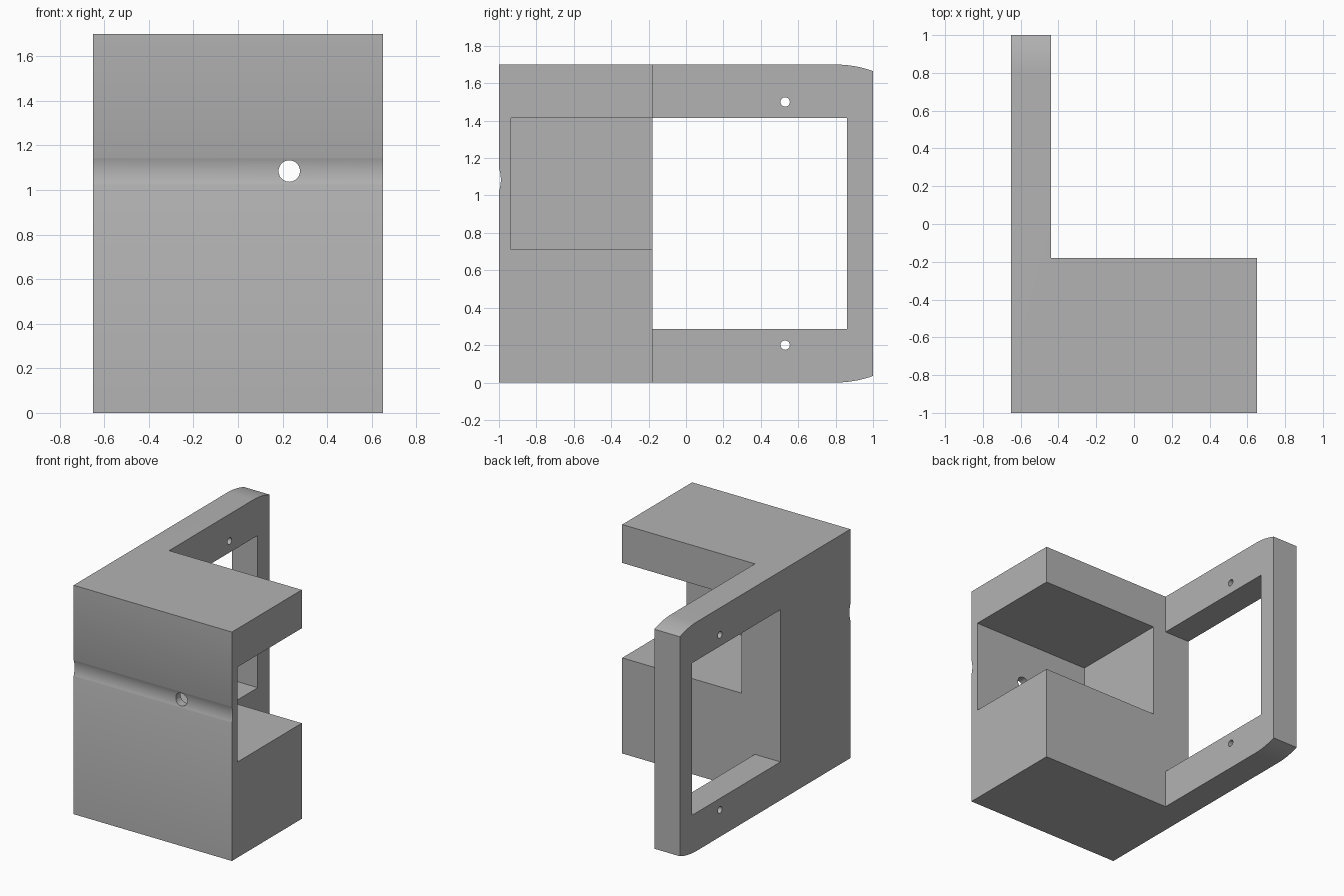
import bpy, bmesh, math
from mathutils import Vector

cube = bpy.data.objects.get("Cube")
if cube:
    bpy.data.objects.remove(cube, do_unlink=True)

grey = bpy.data.materials.new("plain_grey")
grey.use_nodes = True
colour = (0.45, 0.45, 0.45, 1)
grey.diffuse_color = colour
grey.node_tree.nodes["Principled BSDF"].inputs["Base Color"].default_value = colour


def prism(name, outline, axis):
    """Extrude a closed 3D outline along an axis vector."""
    bm = bmesh.new()
    face = bm.faces.new([bm.verts.new(p) for p in outline])
    moved = bmesh.ops.extrude_face_region(bm, geom=[face])["geom"]
    bmesh.ops.translate(bm, vec=Vector(axis),
                        verts=[v for v in moved if isinstance(v, bmesh.types.BMVert)])
    bmesh.ops.recalc_face_normals(bm, faces=bm.faces)
    mesh = bpy.data.meshes.new(name)
    bm.to_mesh(mesh)
    bm.free()
    mesh.materials.append(grey)
    obj = bpy.data.objects.new(name, mesh)
    bpy.context.collection.objects.link(obj)
    return obj


def box(name, x, y, z):
    outline = [(x[0], y[0], z[0]), (x[0], y[1], z[0]), (x[0], y[1], z[1]), (x[0], y[0], z[1])]
    return prism(name, outline, (x[1] - x[0], 0, 0))


def circle(radius, count):
    for i in range(count):
        a = math.tau * i / count
        yield radius * math.cos(a), radius * math.sin(a)


def cut(target, cutter):
    """Subtract the cutter and discard it."""
    mod = target.modifiers.new("cut", "BOOLEAN")
    mod.operation, mod.solver, mod.object = "DIFFERENCE", "EXACT", cutter
    bpy.context.view_layer.objects.active = target
    bpy.ops.object.modifier_apply(modifier=mod.name)
    bpy.data.objects.remove(cutter, do_unlink=True)


LEFT, RIGHT, INNER, BACK, HEIGHT = -0.65, 0.65, -0.44, -0.18, 1.70

# Side outline with gently rounded rear corners
R, START = 0.59, 0.80
sweep = math.asin((1 - START) / R)
arc = [(START + R * math.sin(sweep * i / 8), HEIGHT - R * (1 - math.cos(sweep * i / 8)))
       for i in range(9)]
side = [(-1, 0)] + [(y, HEIGHT - z) for y, z in arc] + arc[::-1] + [(-1, HEIGHT)]
body = prism("bracket_body", [(LEFT, y, z) for y, z in side], (RIGHT - LEFT, 0, 0))

# Clear the space beside the rear plate, then the window and the side pocket
cut(body, box("rear_space", (INNER, 1), (BACK, 1.2), (-0.2, 2)))
cut(body, box("window", (-1, INNER + 0.1), (BACK, 0.86), (0.285, 1.415)))
cut(body, box("pocket", (-0.33, 1), (-0.935, 0.2), (0.71, 1.415)))

# Shallow rounded groove across the front
GROOVE_Z, GROOVE_R, DEPTH = 1.085, 0.19, 0.01
cut(body, prism("groove", [(-1, -1 + DEPTH - GROOVE_R + u, GROOVE_Z + v)
                           for u, v in circle(GROOVE_R, 128)], (2, 0, 0)))

# Hole through the front wall
cut(body, prism("front_hole", [(0.23 + u, -1.2, GROOVE_Z + v)
                               for u, v in circle(0.048, 32)], (0, 0.5, 0)))

# Two small mounting holes through the rear plate
for z in (0.20, 1.50):
    cut(body, prism("mounting_hole", [(-0.8, 0.53 + u, z + v)
                                      for u, v in circle(0.025, 24)], (0.5, 0, 0)))

# Smooth the curves, keep the edges sharp
bpy.ops.object.select_all(action="DESELECT")
body.select_set(True)
bpy.context.view_layer.objects.active = body
bpy.ops.object.shade_smooth_by_angle(angle=math.radians(30))
